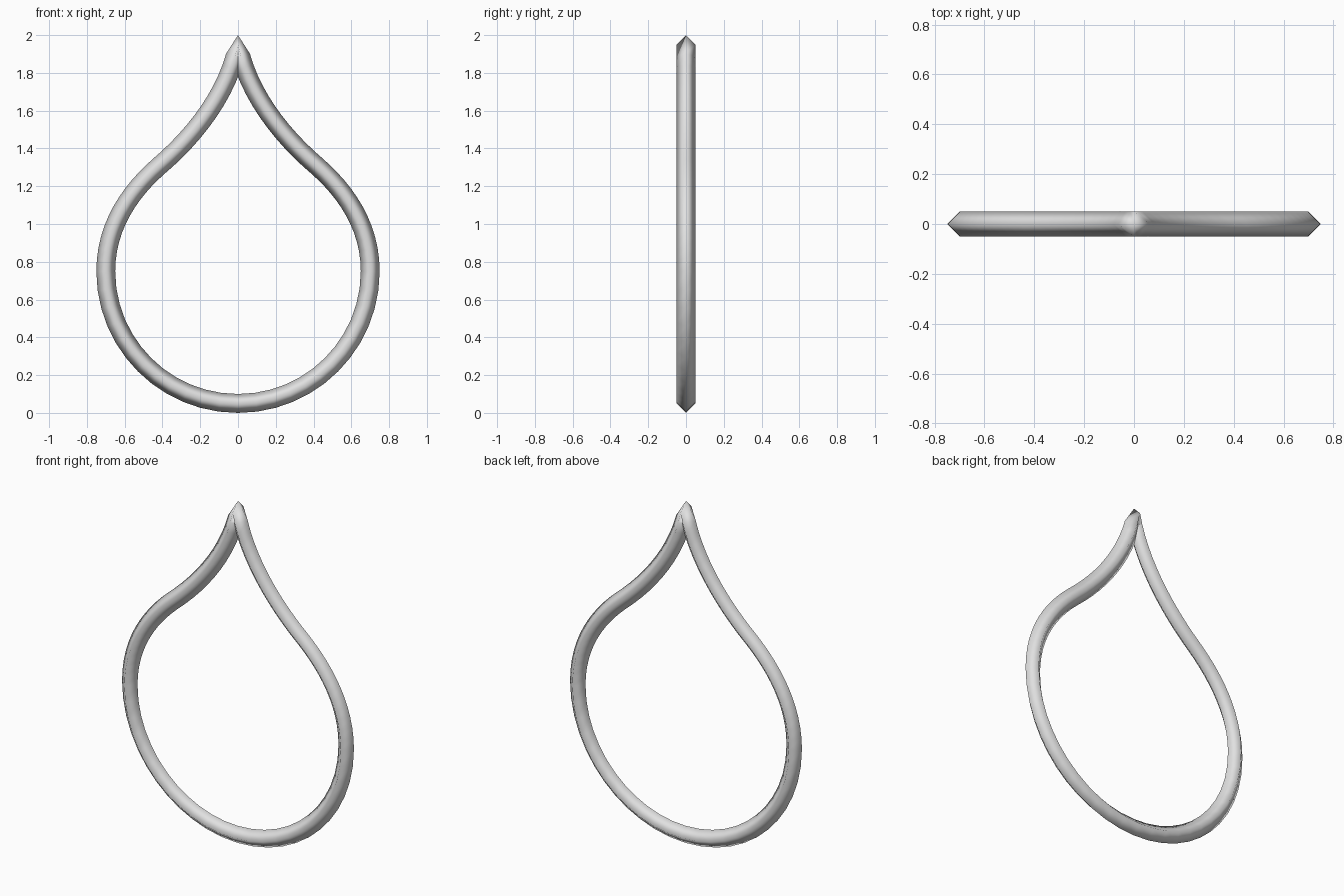
import bpy, bmesh, math
from mathutils import Vector
from mathutils.geometry import interpolate_bezier

if "Cube" in bpy.data.objects:
    bpy.data.objects.remove(bpy.data.objects["Cube"])

RADIUS = 0.05
STEPS = 12

# Right half of the centre line: (point, handle, handle, point) in x, z
segments = [
    ((0, 0.05), (0.3866, 0.05), (0.70, 0.3634), (0.70, 0.75)),
    ((0.70, 0.75), (0.70, 0.99), (0.57, 1.173), (0.42, 1.305)),
    ((0.42, 1.305), (0.22, 1.475), (0.05, 1.70), (0, 1.95)),
]

half = []
for seg in segments:
    pts = interpolate_bezier(*[Vector((x, 0, z)) for x, z in seg], STEPS + 1)
    half += pts[:-1]
apex = Vector((0, 0, 1.95))
# Mirror to close the loop (skip the bottom point, which lies on the axis)
path = half + [apex] + [Vector((-p.x, 0, p.z)) for p in reversed(half[1:])]

# Diamond section swept around the teardrop loop
bm = bmesh.new()
rings = []
n = len(path)
for i, p in enumerate(path):
    a = (p - path[i - 1]).normalized()
    b = (path[(i + 1) % n] - p).normalized()
    t = (a + b).normalized()
    out = Vector((t.z, 0, -t.x))
    side = Vector((0, 1, 0))
    rings.append([bm.verts.new(p + RADIUS * d) for d in (out, side, -out, -side)])
for i in range(n):
    r, s = rings[i], rings[(i + 1) % n]
    for k in range(4):
        m = (k + 1) % 4
        f = bm.faces.new((r[k], r[m], s[m], s[k]))
        f.smooth = True
bmesh.ops.recalc_face_normals(bm, faces=bm.faces[:])

mesh = bpy.data.meshes.new("teardrop_ring")
bm.to_mesh(mesh)
bm.free()
ring = bpy.data.objects.new("teardrop_ring", mesh)
bpy.context.collection.objects.link(ring)

# Plain light grey
grey = bpy.data.materials.new("light grey")
grey.diffuse_color = (0.75, 0.75, 0.75, 1)
grey.use_nodes = True
grey.node_tree.nodes["Principled BSDF"].inputs["Base Color"].default_value = grey.diffuse_color
mesh.materials.append(grey)
